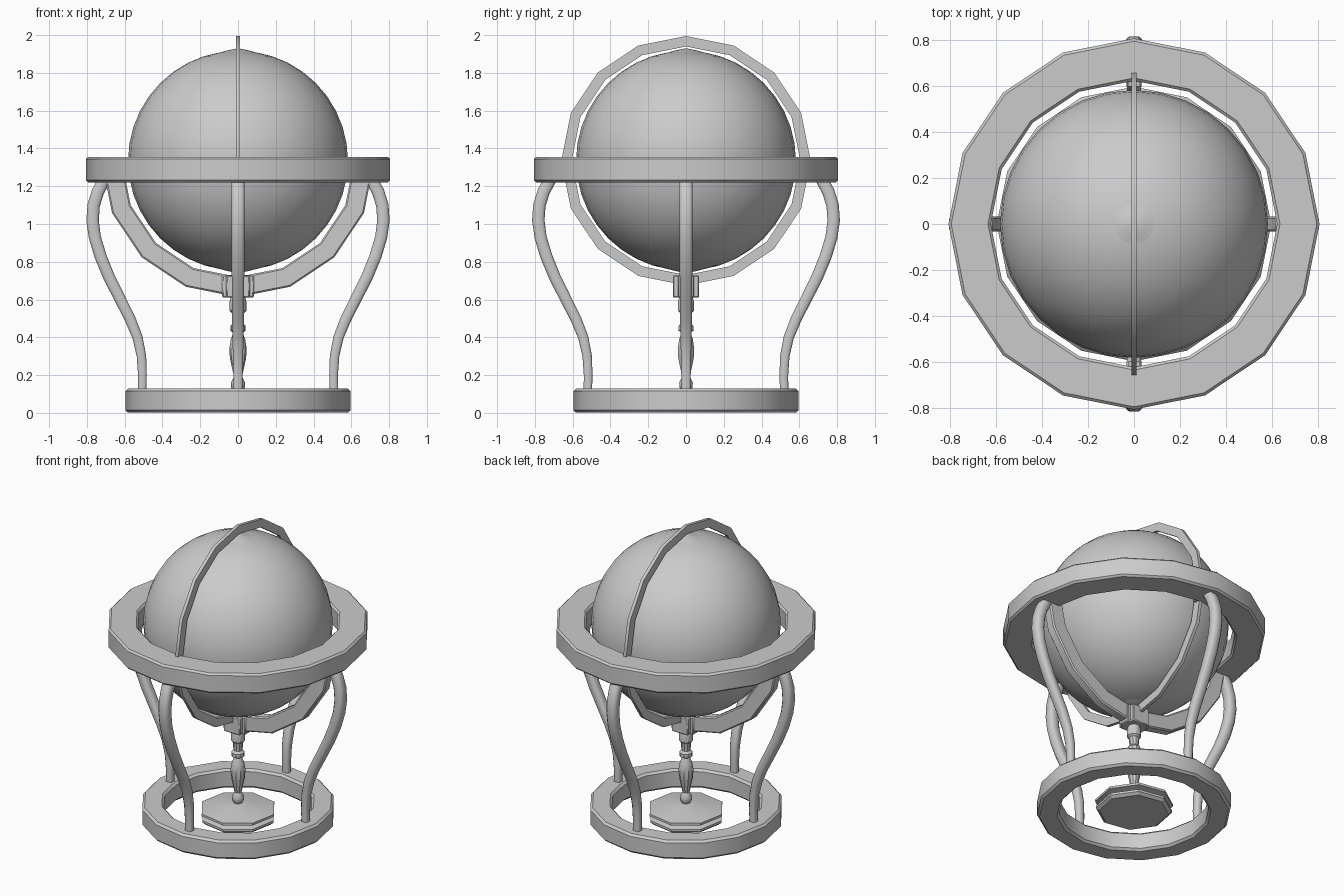
import bpy, bmesh
from math import pi, sin, cos, radians
from mathutils import Vector

if "Cube" in bpy.data.objects:
    bpy.data.objects.remove(bpy.data.objects["Cube"])

CZ = 1.335  # globe centre height


def finish(name, bm, bevel=0.0, smooth=35):
    bmesh.ops.recalc_face_normals(bm, faces=bm.faces[:])
    me = bpy.data.meshes.new(name)
    bm.to_mesh(me)
    bm.free()
    ob = bpy.data.objects.new(name, me)
    bpy.context.collection.objects.link(ob)
    if bevel:
        m = ob.modifiers.new("bevel", 'BEVEL')
        m.width, m.segments, m.limit_method = bevel, 1, 'ANGLE'
        m.angle_limit = radians(40)
    bpy.ops.object.select_all(action='DESELECT')
    ob.select_set(True)
    bpy.context.view_layer.objects.active = ob
    bpy.ops.object.shade_smooth_by_angle(angle=radians(smooth))
    return ob


def loft(bm, loops, closed=False):
    """Skin quads between successive closed loops of points."""
    vs = [[bm.verts.new(p) for p in lp] for lp in loops]
    n = len(vs[0])
    pairs = list(zip(vs, vs[1:])) + ([(vs[-1], vs[0])] if closed else [])
    for a, b in pairs:
        for i in range(n):
            bm.faces.new((a[i], a[(i + 1) % n], b[(i + 1) % n], b[i]))
    if not closed:
        bm.faces.new(vs[0])
        bm.faces.new(vs[-1])


def ring(name, ri, ro, h, z, a0=0.0, a1=2 * pi, steps=16, bevel=0.0, rot=(0, 0, 0)):
    """Flat polygonal ring or arc of rectangular section."""
    full = a1 - a0 > 6.2
    loops = []
    for i in range(steps if full else steps + 1):
        a = a0 + (a1 - a0) * i / steps
        loops.append([(r * cos(a), r * sin(a), s) for r, s in
                      ((ri, -h / 2), (ro, -h / 2), (ro, h / 2), (ri, h / 2))])
    bm = bmesh.new()
    loft(bm, loops, full)
    ob = finish(name, bm, bevel)
    ob.location.z = z
    ob.rotation_euler = rot
    return ob


def lathe(name, profile, sides, smooth=35):
    bm = bmesh.new()
    loft(bm, [[(r * cos(2 * pi * i / sides), r * sin(2 * pi * i / sides), z)
               for i in range(sides)] for r, z in profile])
    return finish(name, bm, 0, smooth)


def box(name, size, loc, bevel=0.0):
    bm = bmesh.new()
    bmesh.ops.create_cube(bm, size=1)
    bmesh.ops.scale(bm, vec=size, verts=bm.verts)
    ob = finish(name, bm, bevel)
    ob.location = loc
    return ob


# Globe with shallow pole caps
bm = bmesh.new()
bmesh.ops.create_uvsphere(bm, u_segments=32, v_segments=20, radius=0.582)
globe = finish("globe", bm, 0, 60)
globe.location.z = CZ
for name, s in (("top_pole_cap", 1), ("bottom_pole_cap", -1)):
    lathe(name, [(0.122, CZ + s * 0.565), (0.06, CZ + s * 0.583), (0.008, CZ + s * 0.594)], 16)

# Rings: horizon, meridian, lower cradle, floor base
ring("horizon_ring", 0.622, 0.806, 0.135, 1.2875, bevel=0.012)
ring("meridian_ring", 0.605, 0.66, 0.022, CZ, rot=(pi / 2, 0, pi / 2))
ring("cradle_arc", 0.615, 0.722, 0.066, CZ, pi, 2 * pi, 8, bevel=0.008, rot=(pi / 2, 0, 0))
ring("base_ring", 0.46, 0.596, 0.128, 0.065, bevel=0.014)

# Meridian guides inside the horizon ring
for name, s in (("front_guide", -1), ("back_guide", 1)):
    box(name, (0.05, 0.05, 0.10), (0, s * 0.622, 1.275))

# Cradle socket: two crossed blocks
box("socket_block_wide", (0.168, 0.085, 0.12), (0, 0, 0.67), 0.006)
box("socket_block_cross", (0.125, 0.138, 0.118), (0, 0, 0.669), 0.006)

# Turned centre column
lathe("centre_column", [
    (0.022, 0.11), (0.036, 0.135), (0.038, 0.16), (0.022, 0.19), (0.03, 0.23),
    (0.043, 0.29), (0.046, 0.34), (0.038, 0.39), (0.024, 0.425), (0.041, 0.435),
    (0.041, 0.46), (0.028, 0.475), (0.033, 0.53), (0.044, 0.54), (0.044, 0.59),
    (0.036, 0.62)], 10)

# Stepped octagonal foot under the column
foot = lathe("column_foot", [
    (0.215, 0.005), (0.235, 0.02), (0.235, 0.035), (0.195, 0.045),
    (0.195, 0.055), (0.24, 0.065), (0.24, 0.08), (0.03, 0.118)], 8, 15)
foot.rotation_euler.z = radians(12)

# Four S-curved legs: path of (radius, height, half width)
path = [(0.508, 0.10, 0.022), (0.506, 0.20, 0.023), (0.511, 0.30, 0.025),
        (0.532, 0.40, 0.027), (0.572, 0.50, 0.029), (0.628, 0.61, 0.03),
        (0.683, 0.72, 0.031), (0.728, 0.83, 0.032), (0.758, 0.93, 0.032),
        (0.770, 1.02, 0.033), (0.764, 1.10, 0.033), (0.742, 1.17, 0.033),
        (0.705, 1.24, 0.033)]
for k, name in enumerate(("right_leg", "back_leg", "left_leg", "front_leg")):
    bm = bmesh.new()
    loops = []
    for i, (r, z, w) in enumerate(path):
        p, q = path[max(i - 1, 0)], path[min(i + 1, len(path) - 1)]
        t = Vector((q[0] - p[0], 0, q[1] - p[1])).normalized()
        n = Vector((t.z, 0, -t.x))
        c = Vector((r + (0.012 if k % 2 else 0), 0, z))
        sect = [(1, .6), (.6, 1), (-.6, 1), (-1, .6), (-1, -.6), (-.6, -1), (.6, -1), (1, -.6)]
        loops.append([c + n * (u * w) + Vector((0, v * (w + 0.002), 0)) for u, v in sect])
    loft(bm, loops)
    leg = finish(name, bm, 0, 50)
    leg.rotation_euler.z = k * pi / 2
